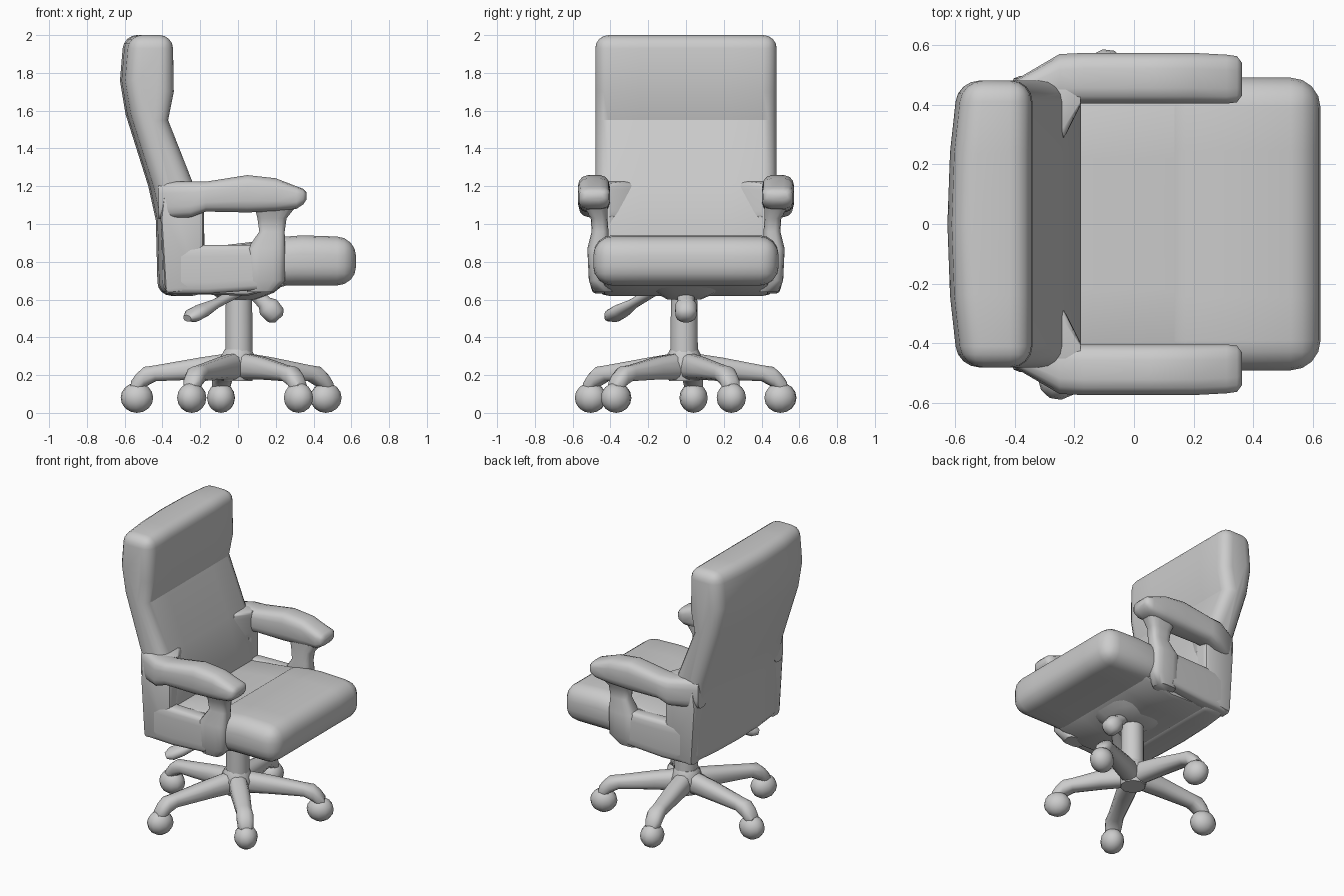
import bpy
import bmesh
import math
from mathutils import Vector, Matrix

if "Cube" in bpy.data.objects:
    bpy.data.objects.remove(bpy.data.objects["Cube"], do_unlink=True)


def finish(name, bm, angle=35, mirror=False):
    """Turn a bmesh into a smooth-shaded object, optionally mirrored across y."""
    bmesh.ops.recalc_face_normals(bm, faces=bm.faces)
    mesh = bpy.data.meshes.new(name)
    bm.to_mesh(mesh)
    bm.free()
    obj = bpy.data.objects.new(name, mesh)
    bpy.context.collection.objects.link(obj)
    bpy.ops.object.select_all(action="DESELECT")
    obj.select_set(True)
    bpy.context.view_layer.objects.active = obj
    bpy.ops.object.shade_smooth_by_angle(angle=math.radians(angle))
    if mirror:
        mod = obj.modifiers.new("Mirror", "MIRROR")
        mod.use_axis = (False, True, False)
    return obj


def skin(bm, rings):
    """Bridge consecutive rings of points and cap both ends."""
    loops = [[bm.verts.new(p) for p in ring] for ring in rings]
    n = len(loops[0])
    for a, b in zip(loops, loops[1:]):
        for i in range(n):
            j = (i + 1) % n
            bm.faces.new((a[i], a[j], b[j], b[i]))
    bm.faces.new(loops[0])
    bm.faces.new(loops[-1])


def loft(name, sections, axis="x", power=0.6, sides=16, matrix=None, mirror=False):
    """Rounded sections (position, centre a, centre b, half a, half b) along an axis."""
    rings = []
    for t, ca, cb, ha, hb in sections:
        ring = []
        for k in range(sides):
            ang = math.tau * (k + 0.5) / sides
            c, s = math.cos(ang), math.sin(ang)
            a = ca + ha * math.copysign(abs(c) ** power, c)
            b = cb + hb * math.copysign(abs(s) ** power, s)
            ring.append((t, a, b) if axis == "x" else (a, b, t))
        rings.append(ring)
    bm = bmesh.new()
    skin(bm, rings)
    if matrix:
        bm.transform(matrix)
    return finish(name, bm, 45, mirror)


def prism(name, profile, y0, y1, bevel, segments=4, bulge=0, rear=0, mirror=False):
    """Side profile (x, z) extruded along y; the first `rear` points bow outward."""
    rings = []
    for k in range(5):
        f = k / 4
        bow = bulge * (1 - (2 * f - 1) ** 2)
        rings.append([(x - (bow if i < rear else 0), y0 + (y1 - y0) * f, z)
                      for i, (x, z) in enumerate(profile)])
    bm = bmesh.new()
    skin(bm, rings)
    bmesh.ops.recalc_face_normals(bm, faces=bm.faces)
    edges = [e for e in bm.edges if e.calc_face_angle(0) > math.radians(40)]
    bmesh.ops.bevel(bm, geom=edges, offset=bevel, segments=segments,
                    profile=0.5, affect="EDGES", clamp_overlap=True)
    return finish(name, bm, 30, mirror)


def between(start, end):
    """Matrix placing local +x along the line from start to end."""
    start, end = Vector(start), Vector(end)
    turn = (end - start).to_track_quat("X", "Z").to_matrix().to_4x4()
    return Matrix.Translation(start) @ turn


# Backrest with a thicker head section and a bowed rear face
prism("backrest",
      [(-0.39, 0.62), (-0.40, 1.02), (-0.44, 1.2), (-0.56, 1.58), (-0.59, 1.76),
       (-0.57, 2.0), (-0.345, 2.0), (-0.34, 1.7), (-0.37, 1.55), (-0.24, 1.22),
       (-0.18, 1.0), (-0.17, 0.62)],
      -0.48, 0.48, 0.07, bulge=0.035, rear=6)

# Seat: thick front cushion and a lower pan running to the back
prism("seat_cushion",
      [(0.08, 0.67), (0.08, 0.92), (0.34, 0.94), (0.625, 0.93), (0.625, 0.675), (0.3, 0.675)],
      -0.49, 0.49, 0.1)
prism("seat_pan",
      [(-0.3, 0.63), (-0.3, 0.88), (-0.14, 0.88), (0.2, 0.92), (0.28, 0.68), (0.05, 0.62)],
      -0.44, 0.44, 0.03, segments=2)

# Armrests: pad, front post, lower rail and the gusset against the back
loft("arm_pads",
     [(-0.42, 0.42, 1.125, 0.05, 0.1), (-0.25, 0.485, 1.13, 0.085, 0.095),
      (-0.17, 0.488, 1.145, 0.086, 0.08), (0.05, 0.488, 1.16, 0.086, 0.1),
      (0.2, 0.488, 1.155, 0.086, 0.088), (0.31, 0.485, 1.14, 0.083, 0.06),
      (0.345, 0.485, 1.145, 0.078, 0.042), (0.362, 0.485, 1.148, 0.055, 0.02)],
     mirror=True)
loft("arm_posts",
     [(0.64, 0.12, 0.44, 0.07, 0.05), (0.70, 0.15, 0.46, 0.1, 0.055),
      (0.87, 0.15, 0.465, 0.1, 0.058), (0.96, 0.18, 0.455, 0.068, 0.045),
      (1.03, 0.18, 0.46, 0.078, 0.045), (1.12, 0.205, 0.485, 0.125, 0.072)],
     axis="z", mirror=True)
loft("arm_rails",
     [(-0.38, 0.44, 0.76, 0.05, 0.13), (-0.16, 0.45, 0.76, 0.055, 0.13),
      (0.1, 0.46, 0.77, 0.05, 0.12)],
     power=0.4, mirror=True)
prism("arm_rear_panels",
      [(-0.385, 0.63), (-0.41, 1.03), (-0.39, 1.2), (-0.18, 1.2), (-0.18, 0.65)],
      0.38, 0.495, 0.025, segments=2, mirror=True)
loft("arm_gussets",
     [(-0.30, 0.38, 1.125, 0.1, 0.1), (-0.235, 0.385, 1.125, 0.1, 0.1),
      (-0.18, 0.435, 1.125, 0.04, 0.09)],
     power=0.3, mirror=True)

# Tilt mechanism and gas column
loft("tilt_mechanism",
     [(0.60, 0.0, -0.01, 0.09, 0.09), (0.635, 0.02, 0, 0.17, 0.16),
      (0.69, 0.04, 0, 0.22, 0.24)],
     axis="z")
loft("column",
     [(0.2, 0.005, -0.01, 0.075, 0.075), (0.45, 0.005, -0.01, 0.073, 0.073),
      (0.66, 0.005, -0.01, 0.07, 0.07)],
     axis="z", power=1)

# Height lever and tension knob
loft("height_lever",
     [(0, 0, 0, 0.03, 0.025), (0.2, 0, 0, 0.035, 0.025), (0.3, 0, 0, 0.06, 0.036),
      (0.37, 0, 0, 0.06, 0.036), (0.41, 0, 0, 0.03, 0.018)],
     power=0.9, matrix=between((0.02, -0.16, 0.65), (-0.27, -0.41, 0.5)))
loft("tension_knob",
     [(0, 0, 0, 0.045, 0.04), (0.09, 0, 0, 0.045, 0.04), (0.12, 0, 0, 0.06, 0.06),
      (0.18, 0, 0, 0.055, 0.055), (0.205, 0, 0, 0.03, 0.03)],
     power=0.9, matrix=between((0.08, 0, 0.65), (0.215, 0, 0.5)))

# Five-legged base with round casters
hub = Vector((0, -0.01, 0))
loft("base_hub",
     [(0.17, 0, -0.01, 0.08, 0.08), (0.27, 0, -0.01, 0.11, 0.11),
      (0.335, 0, -0.01, 0.075, 0.075)],
     axis="z", power=1, sides=10)
casters = [(0.465, 0.24), (-0.09, 0.5), (-0.535, 0.04), (-0.245, -0.505), (0.32, -0.37)]
for number, (x, y) in enumerate(casters, 1):
    foot = Vector((x, y, 0))
    reach = (foot - hub).length
    loft(f"base_leg_{number}",
         [(0, 0, 0.25, 0.06, 0.075), (0.2, 0, 0.235, 0.06, 0.06),
          (reach - 0.1, 0, 0.21, 0.05, 0.043), (reach - 0.04, 0, 0.19, 0.055, 0.055),
          (reach, 0, 0.15, 0.05, 0.06), (reach + 0.03, 0, 0.13, 0.035, 0.04)],
         power=0.8, sides=12, matrix=between(hub, foot))
    wheel = bmesh.new()
    bmesh.ops.create_uvsphere(wheel, u_segments=12, v_segments=8, radius=0.08)
    wheel.transform(between(foot + Vector((0, 0, 0.08)), foot * 1.1 + Vector((0, 0, 0.08)))
                    @ Matrix.Diagonal((1.08, 0.94, 1, 1)))
    finish(f"caster_{number}", wheel, 60)
